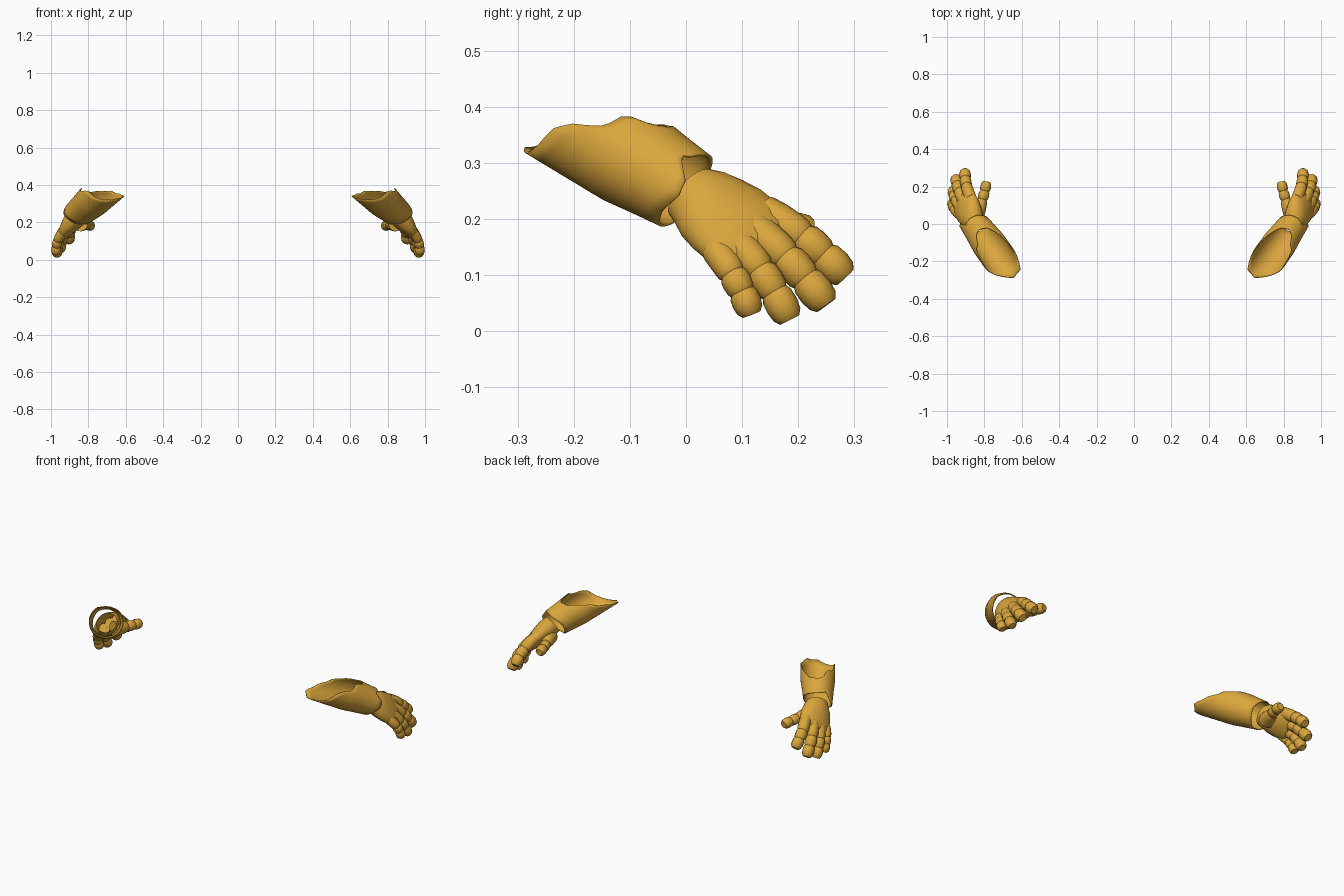
import bpy, bmesh, math
from mathutils import Vector as V

if "Cube" in bpy.data.objects:
    bpy.data.objects.remove(bpy.data.objects["Cube"])

gold = bpy.data.materials.new("warm_gold")
gold.diffuse_color = (0.70, 0.38, 0.045, 1)
gold.use_nodes = True
gold.node_tree.nodes["Principled BSDF"].inputs["Base Color"].default_value = gold.diffuse_color


def finish(name, rings, cap_start=False, cap_end=False, thickness=0, angle=40):
    """Skin closed rings of points, mirror to the other arm and shade smooth."""
    bm = bmesh.new()
    rows = [[bm.verts.new(p) for p in ring] for ring in rings]
    n = len(rows[0])
    for a, b in zip(rows, rows[1:]):
        for i in range(n):
            bm.faces.new((a[i], a[(i + 1) % n], b[(i + 1) % n], b[i]))
    for row, wanted in ((rows[0], cap_start), (rows[-1], cap_end)):
        if wanted:
            mid = bm.verts.new(sum((v.co for v in row), V()) / n)
            for i in range(n):
                bm.faces.new((row[i], row[(i + 1) % n], mid))
    bmesh.ops.recalc_face_normals(bm, faces=bm.faces)
    mesh = bpy.data.meshes.new(name)
    bm.to_mesh(mesh)
    bm.free()
    mesh.materials.append(gold)
    ob = bpy.data.objects.new(name, mesh)
    bpy.context.collection.objects.link(ob)
    bpy.ops.object.select_all(action='DESELECT')
    ob.select_set(True)
    bpy.context.view_layer.objects.active = ob
    bpy.ops.object.shade_smooth_by_angle(angle=math.radians(angle))
    if thickness:
        sol = ob.modifiers.new("thickness", 'SOLIDIFY')
        sol.thickness = thickness
        sol.offset = 0
    mir = ob.modifiers.new("other_arm", 'MIRROR')
    mir.use_axis = (True, False, False)
    mir.use_mirror_merge = False


def ellipse(c, a, b, ra, rb, n):
    return [c + a * ra * math.cos(2 * math.pi * i / n) + b * rb * math.sin(2 * math.pi * i / n)
            for i in range(n)]


def lookup(table, x):
    """Linear interpolation in a list of (x, value) pairs."""
    for (x0, y0), (x1, y1) in zip(table, table[1:]):
        if x <= x1:
            return y0 + (y1 - y0) * (x - x0) / (x1 - x0)
    return table[-1][1]


# Forearm cuff: a ring at the wrist that opens into a trough towards the elbow
wrist = V((0.852, 0, 0.25))
along = V((0.52, 0.73, -0.45)).normalized()
up = (V((0, 0, 1)) - along * along.z).normalized()
out = along.cross(up).normalized()
if out.x < 0:
    out = -out
back_rim = [(0, -.085), (20, -.10), (33, -.15), (50, -.155), (62, -.17), (75, -.22), (90, -.25),
            (120, -.275), (150, -.31), (180, -.35), (200, -.345), (220, -.345), (240, -.30),
            (255, -.275), (270, -.235), (285, -.215), (300, -.17), (330, -.10), (360, -.085)]
front_rim = [(0, .005), (25, .0), (32, -.012), (60, .03), (85, .035), (120, .01), (180, -.015),
             (270, -.025), (330, 0), (360, .005)]
cuff_rings = []
for k in range(11):
    ring = []
    for i in range(48):
        deg = i * 7.5
        t0, t1 = lookup(front_rim, deg), lookup(back_rim, deg)
        t = t0 + (t1 - t0) * k / 10
        r = lookup([(-.4, .091), (-.14, .089), (-.06, .080), (.05, .070)], t)
        a = math.radians(deg)
        ring.append(wrist + along * t + (up * math.cos(a) + out * math.sin(a)) * r)
    cuff_rings.append(ring)
finish("forearm_cuff", cuff_rings, thickness=0.005)

# Hand body: flattening loft from the open wrist to the knuckles
wide = V((-.49, .71, .50)).normalized()
back = V((.765, .08, .634)).normalized()
sections = [((.853, .008, .247), .056, .050), ((.862, .028, .235), .068, .054),
            ((.874, .048, .218), .080, .054), ((.888, .075, .198), .089, .049),
            ((.904, .105, .174), .091, .041), ((.917, .128, .155), .085, .034),
            ((.924, .140, .145), .066, .020)]
finish("hand", [ellipse(V(c), wide, back, w, t, 28) for c, w, t in sections], cap_end=True, angle=50)


# Fingers: bent tubes with creases at the joints and blunt ends
profile = [(0, 1), (.16, 1.04), (.34, 1.03), (.42, .98), (.46, .86), (.50, 1.0), (.58, 1.03),
           (.68, .97), (.72, .84), (.76, .98), (.86, 1.02), (.95, .92), (1.0, .66)]


def finger(name, base, tip, r, bend, bulge, swell=0):
    base, tip = V(base), V(tip)
    joint = (base + tip) / 2 + bend * bulge
    rings = []
    for s, k in profile:
        p = base * (1 - s) ** 2 + joint * 2 * s * (1 - s) + tip * s * s
        tan = ((joint - base) * (1 - s) + (tip - joint) * s).normalized()
        a = (bend - tan * bend.dot(tan)).normalized()
        rad = r * k + swell * max(0, 1 - 2.2 * s)
        rings.append(ellipse(p, a, tan.cross(a), rad, rad, 12))
    finish(name, rings, cap_start=True, cap_end=True, angle=35)


finger("index_finger", (.872, .140, .212), (.903, .284, .096), .031, back, .026)
finger("middle_finger", (.902, .115, .188), (.952, .250, .046), .031, back, .028)
finger("ring_finger", (.922, .085, .165), (.967, .185, .020), .029, back, .032)
finger("little_finger", (.935, .052, .145), (.972, .117, .030), .026, back, .030)
finger("thumb", (.842, .055, .195), (.788, .226, .180), .028, V((-.9, -.3, .1)).normalized(), .014, .016)
